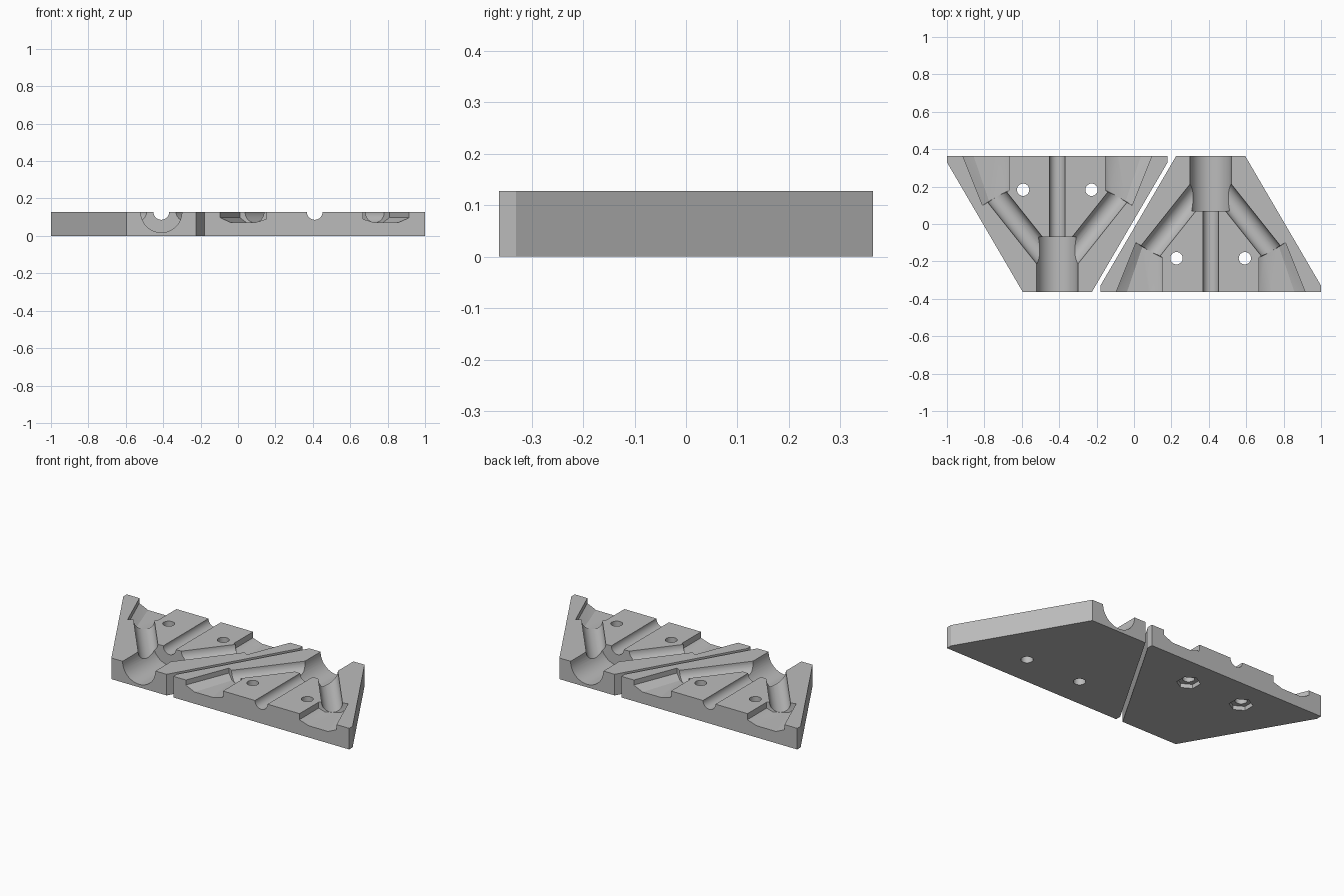
import bpy, bmesh, math
from mathutils import Vector, Matrix

if "Cube" in bpy.data.objects:
    bpy.data.objects.remove(bpy.data.objects["Cube"], do_unlink=True)

HEIGHT = 0.128      # thickness of each mould half, and level of every channel axis
EDGE = 0.363        # half depth in y

grey = bpy.data.materials.new("plain_grey")
grey.use_nodes = True
grey.diffuse_color = (0.5, 0.5, 0.5, 1)
grey.node_tree.nodes["Principled BSDF"].inputs["Base Color"].default_value = (0.5, 0.5, 0.5, 1)


def add_object(name, bm):
    bmesh.ops.recalc_face_normals(bm, faces=bm.faces)
    mesh = bpy.data.meshes.new(name)
    bm.to_mesh(mesh)
    bm.free()
    mesh.materials.append(grey)
    ob = bpy.data.objects.new(name, mesh)
    bpy.context.collection.objects.link(ob)
    return ob


def rod(name, start, end, radius, sides=48):
    """Closed cylinder or prism between two points."""
    a, b = Vector(start), Vector(end)
    axis = b - a
    turn = axis.to_track_quat('Z', 'Y').to_matrix().to_4x4()
    bm = bmesh.new()
    bmesh.ops.create_cone(bm, cap_ends=True, segments=sides, radius1=radius, radius2=radius,
                          depth=axis.length, matrix=Matrix.Translation((a + b) / 2) @ turn)
    return add_object(name, bm)


def pocket(name, side):
    """Flared, chamfered recess opening on the wide edge."""
    outer = [(-0.52, 0.40), (-0.40, 0.10)]
    floor_outer = [(-0.46, 0.40), (-0.365, 0.122)]
    floor_inner = [(-0.325, 0.40), (-0.29, 0.165)]
    inner = [(-0.257, 0.40), (-0.257, 0.18)]
    bm = bmesh.new()
    for line, levels in ((outer, (0.098, 0.2)), (floor_outer, (0.071, 0.2)),
                         (floor_inner, (0.071, 0.2)), (inner, (0.092, 0.2))):
        for x, y in line:
            for z in levels:
                bm.verts.new((x * side, y, z))
    bmesh.ops.convex_hull(bm, input=bm.verts)
    return add_object(name, bm)


def mould_half(name, nut_recesses):
    # trapezoid block
    outline = [(-0.185, -EDGE), (0.185, -EDGE), (0.59, 0.33),
               (0.59, EDGE), (-0.59, EDGE), (-0.59, 0.33)]
    bm = bmesh.new()
    face = bm.faces.new([bm.verts.new((x, y, 0)) for x, y in outline])
    top = bmesh.ops.extrude_face_region(bm, geom=[face])["geom"]
    bmesh.ops.translate(bm, vec=(0, 0, HEIGHT),
                        verts=[v for v in top if isinstance(v, bmesh.types.BMVert)])
    block = add_object(name, bm)

    # main channel and thin central channel
    cutters = [rod("main_channel", (0, -0.5, HEIGHT), (0, -0.07, HEIGHT), 0.11),
               rod("centre_channel", (0, -0.12, HEIGHT), (0, 0.5, HEIGHT), 0.042)]
    for side in (-1, 1):
        # branch channel, flared pocket, bolt hole, nut recess
        cutters += [rod("branch_channel", (0.04 * side, -0.21, HEIGHT),
                        (0.345 * side, 0.173, HEIGHT), 0.057),
                    pocket("pocket", side),
                    rod("bolt_hole", (0.183 * side, 0.183, -0.1), (0.183 * side, 0.183, 0.3), 0.033)]
        if nut_recesses:
            cutters.append(rod("nut_recess", (0.183 * side, 0.183, -0.1),
                               (0.183 * side, 0.183, 0.025), 0.065, 6))

    for cutter in cutters:
        cutter.hide_render = True
        mod = block.modifiers.new(cutter.name, 'BOOLEAN')
        mod.operation = 'DIFFERENCE'
        mod.solver = 'EXACT'
        mod.object = cutter

    # bake the cuts and drop the cutters
    bpy.context.view_layer.update()
    graph = bpy.context.evaluated_depsgraph_get()
    baked = bpy.data.meshes.new_from_object(block.evaluated_get(graph))
    block.modifiers.clear()
    block.data = baked
    for cutter in cutters:
        bpy.data.objects.remove(cutter, do_unlink=True)

    bpy.ops.object.select_all(action='DESELECT')
    block.select_set(True)
    bpy.context.view_layer.objects.active = block
    bpy.ops.object.shade_smooth_by_angle(angle=math.radians(25))
    return block


right_half = mould_half("right_mould_half", True)
right_half.location.x = -0.41

# the partner is turned half a revolution
left_half = mould_half("left_mould_half", False)
left_half.location.x = 0.41
left_half.rotation_euler.z = math.pi
